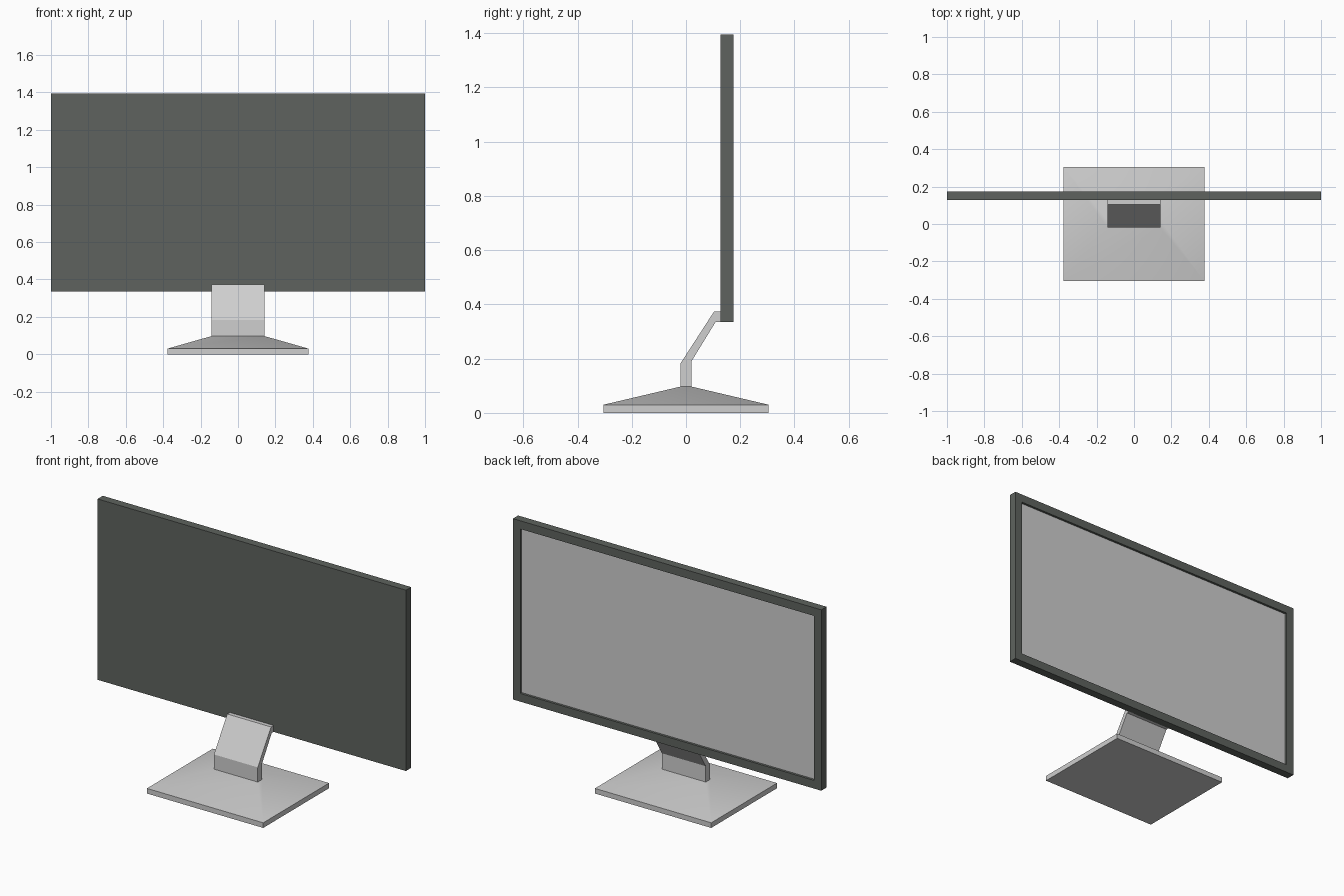
import bpy, bmesh
from mathutils import Matrix

if "Cube" in bpy.data.objects:
    bpy.data.objects.remove(bpy.data.objects["Cube"])


def material(name, rgb):
    m = bpy.data.materials.new(name)
    m.diffuse_color = (*rgb, 1)
    m.use_nodes = True
    m.node_tree.nodes["Principled BSDF"].inputs["Base Color"].default_value = m.diffuse_color
    return m


grey = material("light_grey", (0.62, 0.62, 0.62))
dark = material("dark_casing", (0.112, 0.124, 0.112))


def add_object(name, bm, mats):
    bmesh.ops.recalc_face_normals(bm, faces=bm.faces)
    me = bpy.data.meshes.new(name)
    bm.to_mesh(me)
    bm.free()
    ob = bpy.data.objects.new(name, me)
    bpy.context.collection.objects.link(ob)
    for m in mats:
        me.materials.append(m)
    return ob


# Base: slab whose top tapers to the foot of the neck
bm = bmesh.new()
rings = [[bm.verts.new((sx * w, sy * d, z)) for sx, sy in ((-1, -1), (1, -1), (1, 1), (-1, 1))]
         for w, d, z in ((0.377, 0.305, 0), (0.377, 0.305, 0.03), (0.142, 0.02, 0.097))]
for a, b in zip(rings, rings[1:]):
    for i in range(4):
        j = (i + 1) % 4
        bm.faces.new((a[i], a[j], b[j], b[i]))
bm.faces.new(rings[0][::-1])
bm.faces.new(rings[-1])
base = add_object("base", bm, [grey])
bpy.context.view_layer.objects.active = base
base.select_set(True)
bpy.ops.object.shade_smooth_by_angle(angle=0.52)

# Neck: bent side profile extruded across x
profile = [(-0.02, 0.095), (0.02, 0.095), (0.02, 0.19), (0.109, 0.335),
           (0.13, 0.335), (0.13, 0.373), (0.103, 0.373), (-0.02, 0.183)]
bm = bmesh.new()
face = bm.faces.new([bm.verts.new((-0.142, y, z)) for y, z in profile])
ext = bmesh.ops.extrude_face_region(bm, geom=[face])
bmesh.ops.translate(bm, vec=(0.284, 0, 0),
                    verts=[v for v in ext["geom"] if isinstance(v, bmesh.types.BMVert)])
add_object("neck", bm, [grey])

# Display: dark casing with a recessed screen on the +y side
bm = bmesh.new()
bmesh.ops.create_cube(bm, size=1, matrix=Matrix.Translation((0, 0.151, 0.865))
                      @ Matrix.Diagonal((2, 0.048, 1.06, 1)))
screen = max(bm.faces, key=lambda f: f.calc_center_median().y)
bmesh.ops.inset_individual(bm, faces=[screen], thickness=0.048, use_even_offset=True)
bmesh.ops.inset_individual(bm, faces=[screen], thickness=0.001, depth=-0.012, use_even_offset=True)
screen.material_index = 1
add_object("display", bm, [dark, grey])
